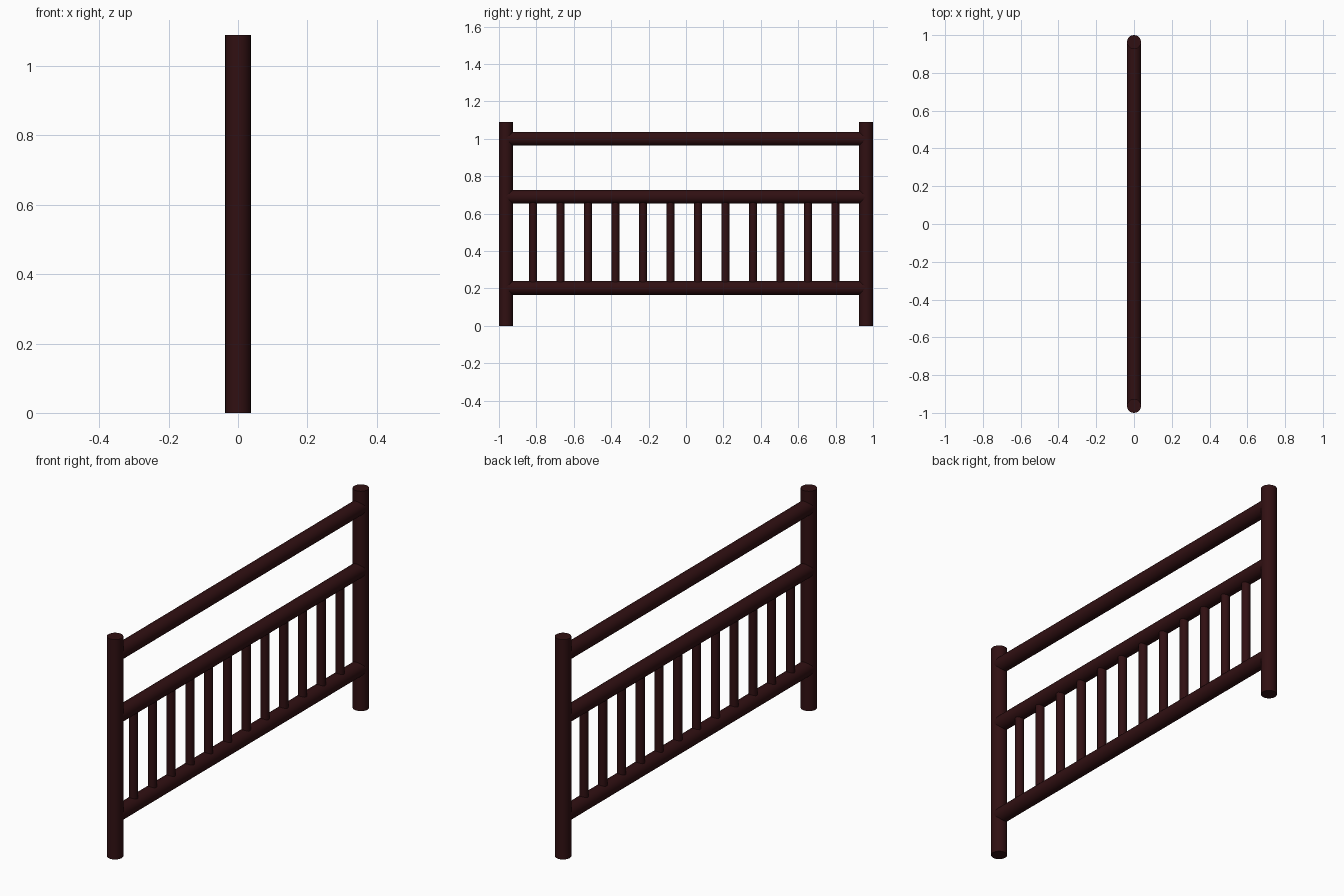
import bpy
from math import pi

cube = bpy.data.objects.get("Cube")
if cube:
    bpy.data.objects.remove(cube, do_unlink=True)

wood = bpy.data.materials.new("dark_red_wood")
wood.use_nodes = True
color = (0.03, 0.005, 0.006, 1)
wood.diffuse_color = color
wood.node_tree.nodes["Principled BSDF"].inputs["Base Color"].default_value = color


def rod(name, radius, length, location, along_y=False, sides=24):
    """Round timber, upright or lying along y."""
    bpy.ops.mesh.primitive_cylinder_add(
        vertices=sides, radius=radius, depth=length, location=location,
        rotation=(pi / 2 if along_y else 0, 0, 0))
    obj = bpy.context.object
    obj.name = name
    obj.data.materials.append(wood)
    bpy.ops.object.shade_smooth_by_angle()
    return obj


POST_R = 0.037
POST_H = 1.09
POST_Y = 1 - POST_R

# End posts
for name, side in (("front_post", -1), ("back_post", 1)):
    rod(name, POST_R, POST_H, (0, side * POST_Y, POST_H / 2))

# Rails running between the post centres
LOW_Z, MID_Z, TOP_Z = 0.203, 0.69, 1.0
for name, z in (("bottom_rail", LOW_Z), ("middle_rail", MID_Z), ("hand_rail", TOP_Z)):
    rod(name, POST_R, 2 * POST_Y + 0.01, (0, 0, z), along_y=True)

# Balusters between the two lower rails
for i in range(12):
    rod(f"baluster_{i + 1}", 0.021, MID_Z - LOW_Z,
        (0, -0.818 + i * 0.147, (LOW_Z + MID_Z) / 2), sides=16)
